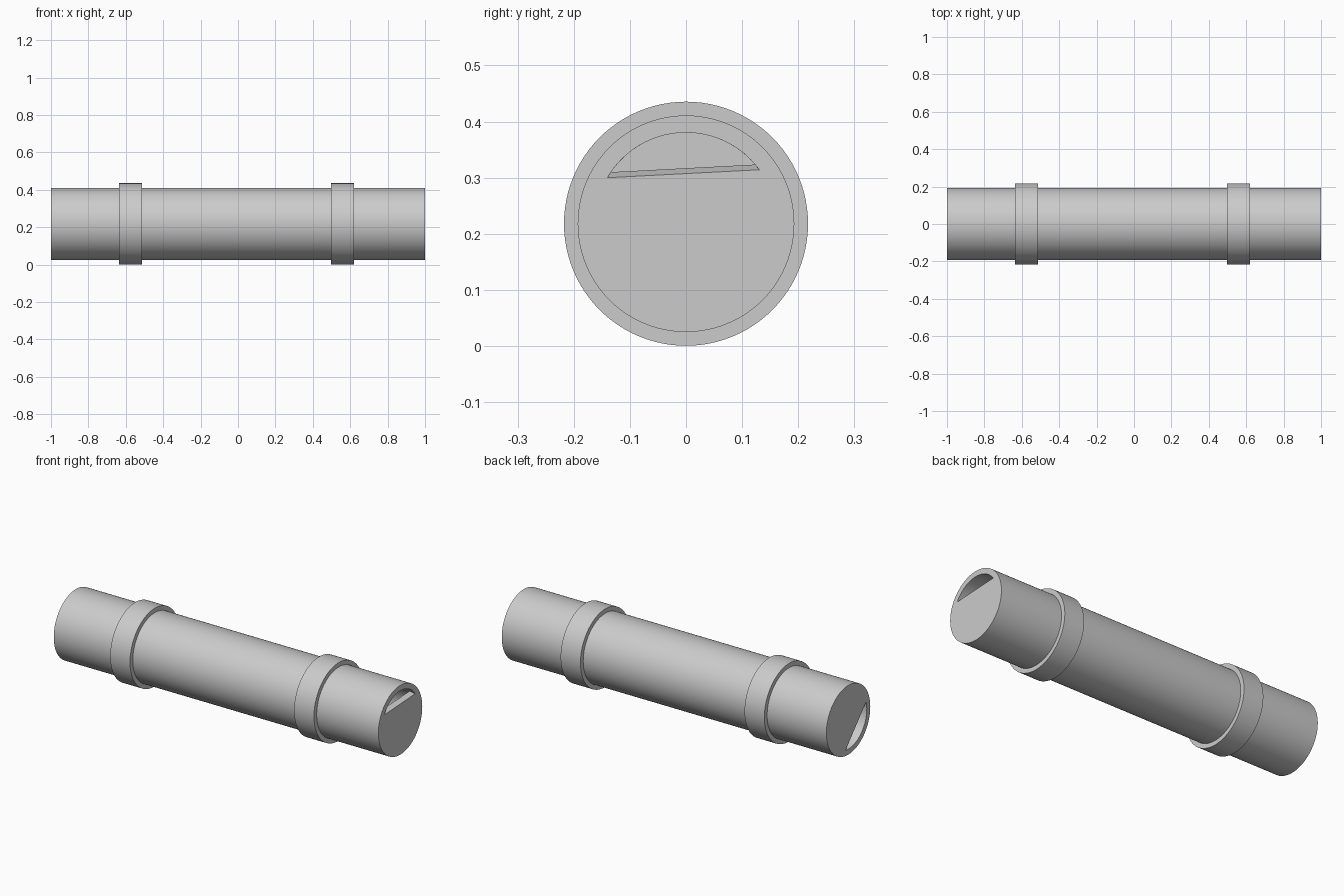
import bpy, bmesh, math

if "Cube" in bpy.data.objects:
    bpy.data.objects.remove(bpy.data.objects["Cube"])

CZ = 0.218          # axis height
R_OUT, R_IN, R_RING = 0.193, 0.163, 0.2175
SEG = 96


def finish(name, bm):
    bmesh.ops.recalc_face_normals(bm, faces=bm.faces)
    me = bpy.data.meshes.new(name)
    bm.to_mesh(me)
    bm.free()
    ob = bpy.data.objects.new(name, me)
    bpy.context.collection.objects.link(ob)
    return ob


def loft(name, sections, closed_loop=False):
    """Join matching (x, [(y, z)...]) sections; cap the ends or close into a ring."""
    bm = bmesh.new()
    rings = [[bm.verts.new((x, y, z + CZ)) for y, z in pts] for x, pts in sections]
    pairs = list(zip(rings, rings[1:]))
    if closed_loop:
        pairs.append((rings[-1], rings[0]))
    else:
        bm.faces.new(rings[0])
        bm.faces.new(rings[-1])
    for a, b in pairs:
        for i in range(len(a)):
            j = (i + 1) % len(a)
            bm.faces.new((a[i], a[j], b[j], b[i]))
    return finish(name, bm)


def circle(r):
    return [(r * math.cos(2 * math.pi * i / SEG), r * math.sin(2 * math.pi * i / SEG))
            for i in range(SEG)]


def segment(r, d, direction, n=40):
    """Circle segment cut off by a chord at distance d from the axis."""
    half = math.acos(d / r)
    mid = math.radians(direction)
    return [(r * math.cos(mid + half * (2 * i / n - 1)), r * math.sin(mid + half * (2 * i / n - 1)))
            for i in range(n + 1)]


def smooth(ob):
    bpy.ops.object.select_all(action='DESELECT')
    ob.select_set(True)
    bpy.context.view_layer.objects.active = ob
    bpy.ops.object.shade_smooth_by_angle(angle=math.radians(30))


# pipe body, with a cavity and one segment-shaped opening in each end wall
pipe = loft("pipe", [(-1, circle(R_OUT)), (1, circle(R_OUT))])
cutters = [loft("cavity_cutter", [(-0.97, circle(R_IN)), (0.97, circle(R_IN))])]
for side, direction in ((1, 93), (-1, 222)):
    cutters.append(loft("opening_cutter", [
        (side * 1.01, segment(R_IN - 0.0006, 0.086, direction)),
        (side * 0.96, segment(R_IN - 0.0006, 0.102, direction))]))

bpy.context.view_layer.objects.active = pipe
for c in cutters:
    mod = pipe.modifiers.new("cut", 'BOOLEAN')
    mod.operation = 'DIFFERENCE'
    mod.solver = 'EXACT'
    mod.object = c
    bpy.ops.object.modifier_apply(modifier=mod.name)
for c in cutters:
    bpy.data.objects.remove(c)
smooth(pipe)

# raised collars around the pipe
for name, x0, x1 in (("left_collar", -0.635, -0.513), ("right_collar", 0.498, 0.62)):
    r = R_OUT - 0.004
    smooth(loft(name, [(x0, circle(r)), (x0, circle(R_RING)),
                       (x1, circle(R_RING)), (x1, circle(r))], closed_loop=True))
